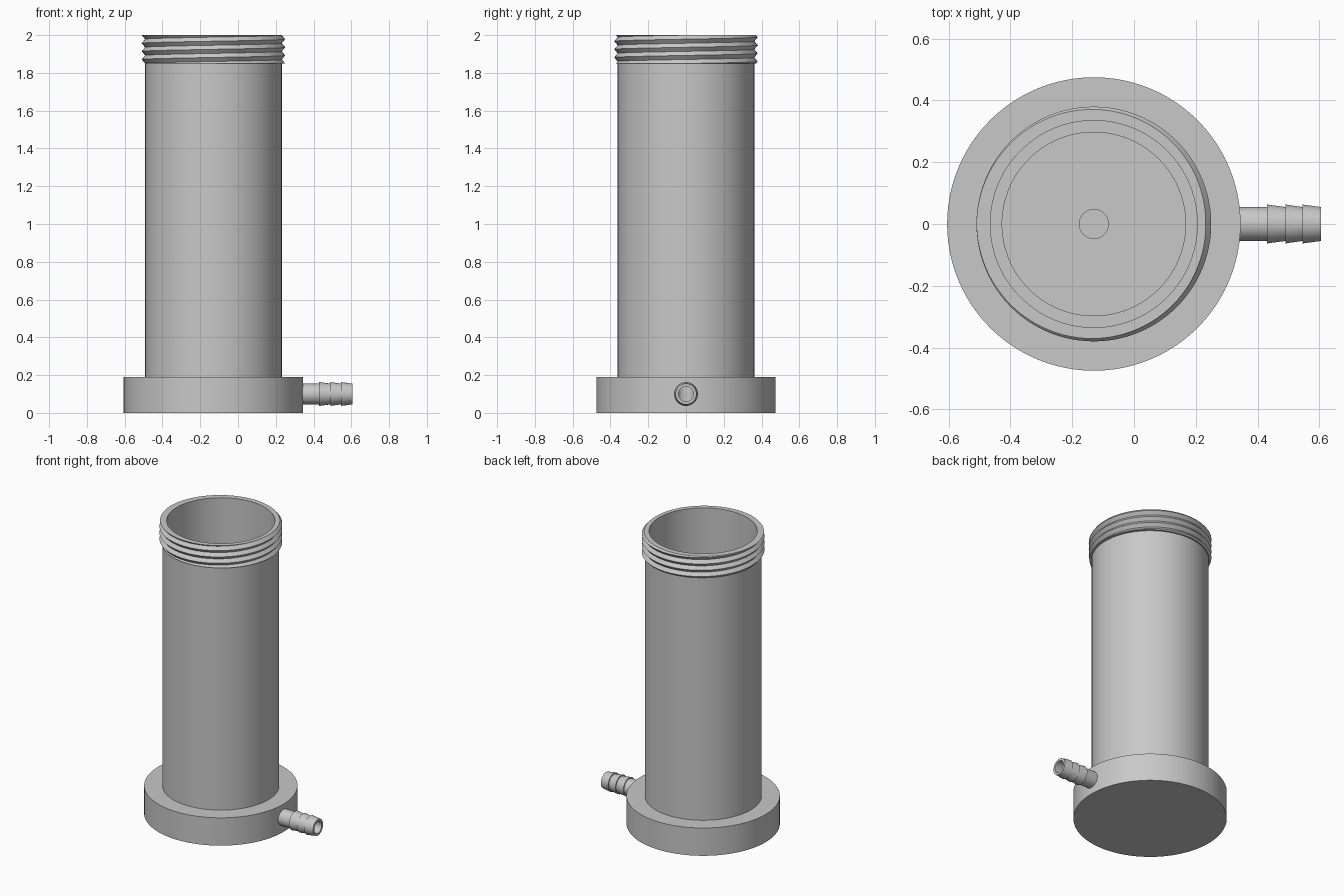
import bpy, bmesh
from math import cos, sin, tau, pi, radians
from mathutils import Matrix

cube = bpy.data.objects.get("Cube")
if cube:
    bpy.data.objects.remove(cube, do_unlink=True)

AXIS_X = -0.13          # centre line of the vessel
BARB_Z = 0.10           # height of the hose outlet
BORE = 0.04             # outlet channel radius
TUBE_R, CREST_R, INNER_R = 0.362, 0.38, 0.335
THREAD_LOW, THREAD_TOP, PITCH = 1.85, 2.0, 0.043

grey = bpy.data.materials.new("plain grey")
grey.use_nodes = True
grey.diffuse_color = (0.58, 0.58, 0.58, 1)
grey.node_tree.nodes["Principled BSDF"].inputs["Base Color"].default_value = grey.diffuse_color


def lathe(name, column, segments, matrix):
    """Revolve a (radius, height) profile that may vary with the angle."""
    bm = bmesh.new()
    columns = []
    for i in range(segments + 1):
        a = tau * i / segments
        columns.append([bm.verts.new((r * cos(a), r * sin(a), z)) for r, z in column(a)])
    for left, right in zip(columns, columns[1:]):
        for k in range(len(left) - 1):
            bm.faces.new((left[k], right[k], right[k + 1], left[k + 1]))
    bmesh.ops.remove_doubles(bm, verts=bm.verts, dist=1e-5)
    bmesh.ops.recalc_face_normals(bm, faces=bm.faces)
    bm.transform(matrix)
    mesh = bpy.data.meshes.new(name)
    bm.to_mesh(mesh)
    bm.free()
    mesh.materials.append(grey)
    obj = bpy.data.objects.new(name, mesh)
    bpy.context.collection.objects.link(obj)
    return obj


def select_only(obj):
    bpy.ops.object.select_all(action='DESELECT')
    obj.select_set(True)
    bpy.context.view_layer.objects.active = obj


def thread_point(z, angle):
    """Radius of a V-shaped screw thread with a crest at the rim's -x side."""
    phase = ((z - THREAD_TOP) / PITCH - (angle - pi) / tau) % 1.0
    return TUBE_R + (CREST_R - TUBE_R) * abs(1 - 2 * phase)


def vessel_column(angle):
    # flanged base and outside of the tube
    points = [(0, 0), (0.475, 0), (0.475, 0.19), (TUBE_R, 0.19), (TUBE_R, THREAD_LOW)]
    # helical thread, cut flat at both ends
    for k in range(-14, 4):
        z = THREAD_TOP + PITCH * (k / 2 + (angle - pi) / tau)
        z = min(max(z, THREAD_LOW), THREAD_TOP)
        points.append((thread_point(z, angle), z))
    # bore, stepped floor and drain hole
    points += [(INNER_R, THREAD_TOP), (INNER_R, 0.19), (0.297, 0.19), (0.297, 0.16),
               (0.047, 0.16), (0.047, 0.05), (0, 0.05)]
    return points


vessel = lathe("threaded_vessel", vessel_column, 96, Matrix.Translation((AXIS_X, 0, 0)))

# outlet channel drilled from the drain hole to the side of the base
along_x = Matrix.Translation((0, 0, BARB_Z)) @ Matrix.Rotation(pi / 2, 4, 'Y')
drill = lathe("channel_drill",
              lambda a: [(0, AXIS_X), (BORE, AXIS_X), (BORE, 0.5), (0, 0.5)], 32, along_x)
drill.hide_render = True
cut = vessel.modifiers.new("channel", 'BOOLEAN')
cut.operation, cut.solver, cut.object = 'DIFFERENCE', 'EXACT', drill
select_only(vessel)
bpy.ops.object.modifier_apply(modifier=cut.name)
bpy.data.objects.remove(drill, do_unlink=True)

# hose barb: plain neck followed by three tapered ridges
barb = [(BORE, 0.338), (0.055, 0.338)]
for start, end in ((0.43, 0.49), (0.49, 0.545), (0.545, 0.605)):
    barb += [(0.055, start), (0.063, start), (0.055, end)]
barb += [(BORE, 0.605), (BORE, 0.338)]
hose_barb = lathe("hose_barb", lambda a: barb, 48, along_x)

for obj in (vessel, hose_barb):
    select_only(obj)
    bpy.ops.object.shade_smooth_by_angle(angle=radians(30))
